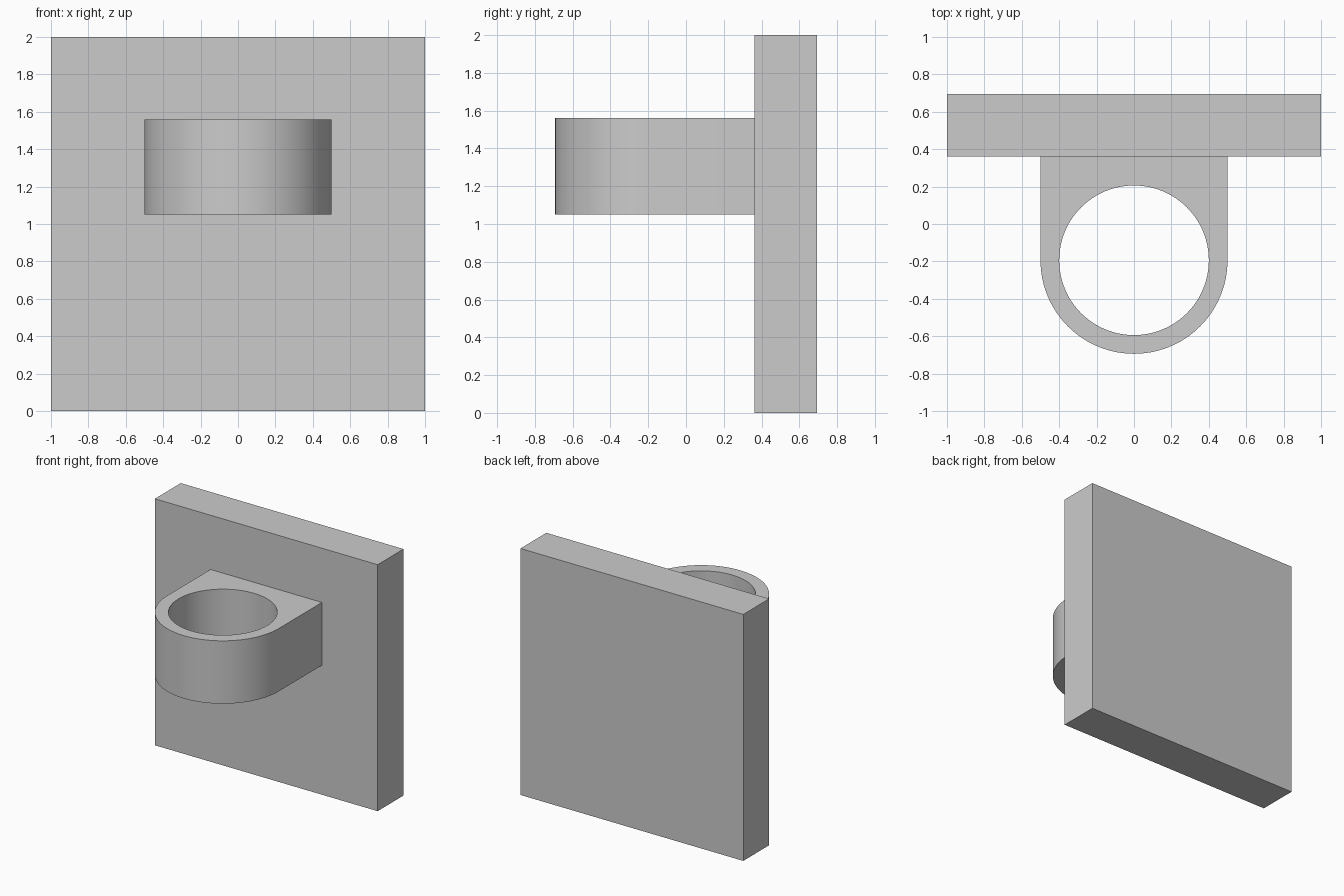
import bpy, bmesh
from math import pi, sin, cos, radians
from mathutils import Vector

if "Cube" in bpy.data.objects:
    bpy.data.objects.remove(bpy.data.objects["Cube"])

PLATE_FRONT, PLATE_BACK = 0.362, 0.694
RING_Y, OUTER_R, HOLE_R = -0.194, 0.5, 0.4
RING_Z0, RING_Z1 = 1.05, 1.56
SEGMENTS = 96


def finish(bm, name):
    bmesh.ops.recalc_face_normals(bm, faces=bm.faces[:])
    mesh = bpy.data.meshes.new(name)
    bm.to_mesh(mesh)
    bm.free()
    obj = bpy.data.objects.new(name, mesh)
    bpy.context.collection.objects.link(obj)
    return obj


def add_loop(bm, points, z):
    verts = [bm.verts.new((x, y, z)) for x, y in points]
    return [bm.edges.new((v, verts[(i + 1) % len(verts)])) for i, v in enumerate(verts)]


def arc(radius, start, end, count):
    angles = [start + (end - start) * i / count for i in range(count + 1)]
    return [(radius * cos(a), RING_Y + radius * sin(a)) for a in angles]


# Wall plate
bm = bmesh.new()
bmesh.ops.create_cube(bm, size=1)
bmesh.ops.scale(bm, vec=(2, PLATE_BACK - PLATE_FRONT, 2), verts=bm.verts[:])
bmesh.ops.translate(bm, vec=(0, (PLATE_FRONT + PLATE_BACK) / 2, 1), verts=bm.verts[:])
finish(bm, "wall_plate")

# Ring holder: U-shaped outline with a round through-hole, extruded upward
outline = arc(OUTER_R, pi, 2 * pi, SEGMENTS // 2)
outline += [(OUTER_R, PLATE_FRONT), (-OUTER_R, PLATE_FRONT)]
hole = arc(HOLE_R, 0, 2 * pi, SEGMENTS)[:-1]
bm = bmesh.new()
edges = add_loop(bm, outline, RING_Z0) + add_loop(bm, hole, RING_Z0)
bmesh.ops.triangle_fill(bm, edges=edges, use_beauty=True, normal=Vector((0, 0, -1)))
result = bmesh.ops.extrude_face_region(bm, geom=bm.faces[:], use_keep_orig=True)
top = [g for g in result["geom"] if isinstance(g, bmesh.types.BMVert)]
bmesh.ops.translate(bm, vec=(0, 0, RING_Z1 - RING_Z0), verts=top)
holder = finish(bm, "ring_holder")

# Smooth the curved walls, keep the rims sharp
bpy.context.view_layer.objects.active = holder
holder.select_set(True)
bpy.ops.object.shade_smooth_by_angle(angle=radians(30))
